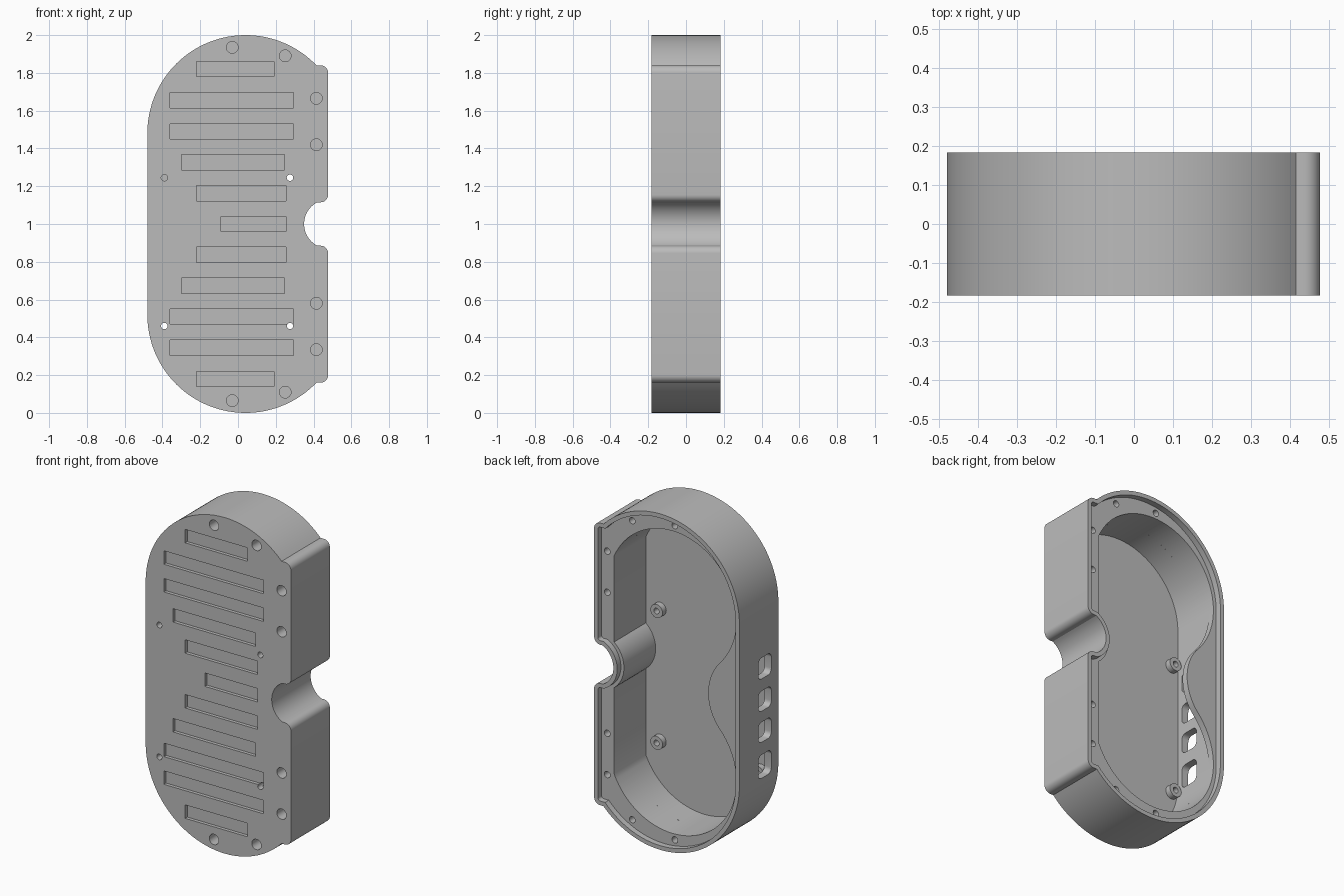
import bpy, bmesh
from math import sin, cos, asin, acos, atan2, radians, degrees, sqrt

if "Cube" in bpy.data.objects:
    bpy.data.objects.remove(bpy.data.objects["Cube"], do_unlink=True)

HALF = 0.183      # half the depth of the case
LEDGE = 0.148     # lid ledge, just below the open rim
FLOOR = -0.15     # inside of the front wall
NOTCH_X = 0.48

grey = bpy.data.materials.new("grey_plastic")
grey.use_nodes = True
grey.diffuse_color = (0.5, 0.5, 0.5, 1)
grey.node_tree.nodes["Principled BSDF"].inputs["Base Color"].default_value = (0.5, 0.5, 0.5, 1)


def arc(cx, cz, r, a0, a1, n):
    angles = [radians(a0 + (a1 - a0) * i / n) for i in range(n + 1)]
    return [(cx + r * cos(a), cz + r * sin(a)) for a in angles]


def mirror(half):
    """Complete a profile by reflecting its upper half about z = 1."""
    points = half + [(x, 2 - z) for x, z in reversed(half)]
    return [p for i, p in enumerate(points)
            if abs(p[0] - points[i - 1][0]) + abs(p[1] - points[i - 1][1]) > 1e-5]


def both(z):
    return {z, 2 - z}


def rect(x0, x1, z0, z1):
    return [(x0, z0), (x1, z0), (x1, z1), (x0, z1)]


def prisms(name, outlines, lo, hi, axis="y"):
    """Extrude closed outlines from lo to hi along y, or along x."""
    bm = bmesh.new()
    for pts in outlines:
        def ring(t):
            return [bm.verts.new((u, t, z) if axis == "y" else (t, u, z)) for u, z in pts]
        a, b = ring(lo), ring(hi)
        bm.faces.new(a)
        bm.faces.new(b[::-1])
        for i in range(len(a)):
            bm.faces.new((a[i - 1], b[i - 1], b[i], a[i]))
    bmesh.ops.recalc_face_normals(bm, faces=bm.faces)
    mesh = bpy.data.meshes.new(name)
    bm.to_mesh(mesh)
    bm.free()
    mesh.materials.append(grey)
    obj = bpy.data.objects.new(name, mesh)
    bpy.context.collection.objects.link(obj)
    return obj


def outline(d):
    """Outer profile of the case, moved inwards by d."""
    c = 0.04 - d
    notch = degrees(asin((0.115 + d) / (0.13 + d)))
    shoulder = degrees(asin((0.36 - d) / (0.52 - d)))
    return mirror(arc(NOTCH_X, 1, 0.13 + d, 180, 180 - notch, 12)
                  + arc(0.437, 1.155, c, -90, 0, 8)
                  + arc(0.437, 1.80, c, 0, 90, 8)
                  + arc(0.04, 1.48, 0.52 - d, shoulder, 180, 48))


def cavity(tab):
    """Inner profile; with tab, the left wall curves inwards at mid height."""
    cx, cz, r, wall, bulge, tip = -0.015, 1.48, 0.42, 0.37, 0.175, -0.25
    side = degrees(acos((wall - NOTCH_X) / bulge))
    start = degrees(acos((wall - cx) / r))
    half = arc(NOTCH_X, 1, bulge, 180, side, 12)
    if not tab:
        return mirror(half + arc(cx, cz, r, start, 180, 40))
    a, h = cx - tip, cz - 1
    fillet = (a * a + h * h - r * r) / (2 * (r - a))
    turn = degrees(atan2(h, a + fillet))
    return mirror(half + arc(cx, cz, r, start, 180 + turn, 48)
                  + arc(tip - fillet, 1, fillet, turn, 0, 16))


def circles(centres, r):
    return [arc(x, z, r, 0, 345, 23) for x, z0 in centres for z in both(z0)]


def rounded(u, z, w, h, r):
    corners = ((1, 1, 0), (-1, 1, 90), (-1, -1, 180), (1, -1, 270))
    return [p for su, sz, a in corners
            for p in arc(u + su * (w / 2 - r), z + sz * (h / 2 - r), r, a, a + 90, 6)]


# Solid case
case = prisms("case", [outline(0)], -HALF, HALF)


def combine(tool, operation="DIFFERENCE"):
    tool.hide_render = True
    mod = case.modifiers.new(tool.name, "BOOLEAN")
    mod.operation, mod.solver, mod.object = operation, "EXACT", tool
    bpy.context.view_layer.objects.active = case
    bpy.ops.object.modifier_apply(modifier=mod.name)
    bpy.data.objects.remove(tool, do_unlink=True)


# Ledge, opening with side tab, and hollow interior
combine(prisms("ledge_cut", [outline(0.025)], LEDGE, 0.3))
combine(prisms("cavity_cut", [cavity(False)], FLOOR, 0.11))
combine(prisms("opening_cut", [cavity(True)], 0.0, 0.3))

# Shallow slots across the front: height, left end, right end
slots = [(1.82, -0.22, 0.19), (1.655, -0.36, 0.295), (1.49, -0.36, 0.295),
         (1.327, -0.30, 0.245), (1.163, -0.22, 0.255), (1.0, -0.09, 0.255)]
combine(prisms("slot_cut", [rect(x0, x1, z - 0.04, z + 0.04)
                            for zc, x0, x1 in slots for z in both(zc)], -0.3, -HALF + 0.02))

# Blind screw bores from the front and from the ledge
screws = [(-0.03, 1.935), (0.25, 1.89), (0.415, 1.665), (0.415, 1.42)]
combine(prisms("front_bore_cut", circles(screws, 0.031), -0.3, -0.1))
combine(prisms("ledge_bore_cut", circles(screws, 0.019), 0.07, 0.3))

# Four ports in the left wall: centre height, port height
ports = [(1.14, 0.125), (0.945, 0.12), (0.76, 0.12), (0.555, 0.14)]
combine(prisms("port_cut", [rounded(-0.056, z, 0.122, h, 0.03) for z, h in ports],
               -0.6, -0.40, "x"))

# Standoffs on the floor, with holes through the front wall
posts = [(x, z) for x in (-0.39, 0.275) for z in (1.245, 0.46)]
combine(prisms("standoff", [arc(x, z, 0.04, 0, 345, 23) for x, z in posts],
               FLOOR - 0.01, FLOOR + 0.035), "UNION")
combine(prisms("standoff_hole_cut", [arc(x, z, 0.017, 0, 345, 23) for x, z in posts],
               -0.3, FLOOR + 0.1))

# Smooth the curved walls, keep the edges sharp
bpy.ops.object.select_all(action="DESELECT")
case.select_set(True)
bpy.context.view_layer.objects.active = case
bpy.ops.object.shade_smooth_by_angle(angle=radians(30))
